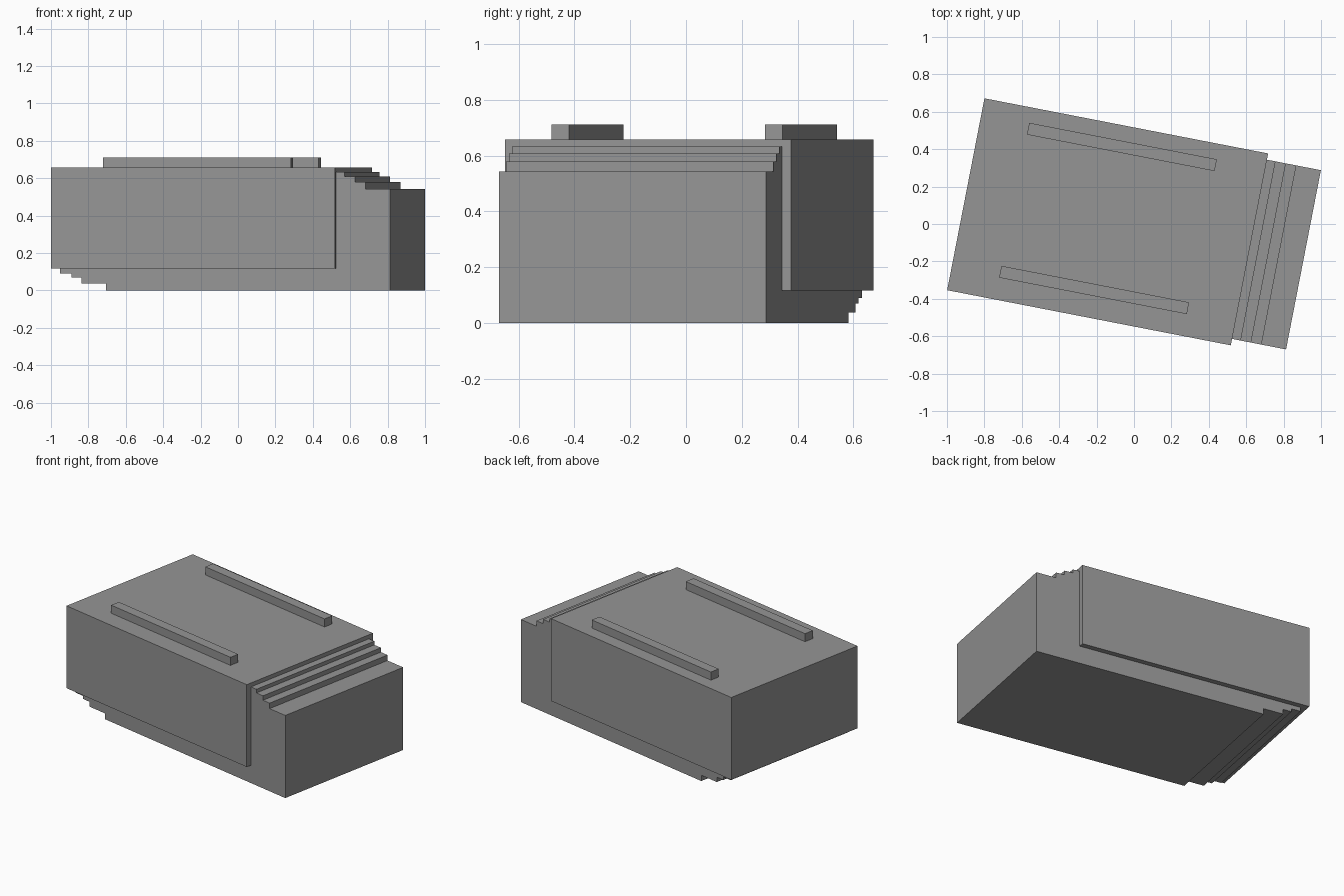
import bpy, bmesh, math
from mathutils import Matrix

if "Cube" in bpy.data.objects:
    bpy.data.objects.remove(bpy.data.objects["Cube"])

# The whole model is turned about the vertical axis
TURN = Matrix.Rotation(math.radians(-11), 4, 'Z')

dark_grey = bpy.data.materials.new("dark_grey")
dark_grey.diffuse_color = (0.3, 0.3, 0.3, 1)
dark_grey.use_nodes = True
dark_grey.node_tree.nodes["Principled BSDF"].inputs["Base Color"].default_value = dark_grey.diffuse_color


def extrude_profile(name, profile, y0, y1):
    """Extrude an (x, z) outline from y0 to y1."""
    bm = bmesh.new()
    face = bm.faces.new([bm.verts.new((x, y0, z)) for x, z in profile])
    ext = bmesh.ops.extrude_face_region(bm, geom=[face])
    moved = [g for g in ext['geom'] if isinstance(g, bmesh.types.BMVert)]
    bmesh.ops.translate(bm, verts=moved, vec=(0, y1 - y0, 0))
    bmesh.ops.recalc_face_normals(bm, faces=bm.faces)
    bm.transform(TURN)
    mesh = bpy.data.meshes.new(name)
    bm.to_mesh(mesh)
    bm.free()
    mesh.materials.append(dark_grey)
    obj = bpy.data.objects.new(name, mesh)
    bpy.context.collection.objects.link(obj)
    return obj


def box(name, x0, x1, y0, y1, z0, z1):
    return extrude_profile(name, [(x0, z0), (x1, z0), (x1, z1), (x0, z1)], y0, y1)


# Lower block with stepped ends at top front and bottom rear
lower = [(-0.621, 0), (0.926, 0), (0.926, 0.543),
         (0.792, 0.543), (0.792, 0.579), (0.735, 0.579), (0.735, 0.608),
         (0.679, 0.608), (0.679, 0.632), (-0.873, 0.632),
         (-0.873, 0.09), (-0.81, 0.09), (-0.81, 0.07),
         (-0.754, 0.07), (-0.754, 0.038), (-0.621, 0.038)]
extrude_profile("lower_block", lower, -0.503, 0.473)

# Slightly wider upper block, offset to the rear
box("upper_block", -0.913, 0.632, -0.538, 0.507, 0.117, 0.658)

# Two long rails on the top
for side, y in (("left", -0.387), ("right", 0.392)):
    box("top_rail_" + side, -0.653, 0.369, y - 0.032, y + 0.032, 0.65, 0.711)
